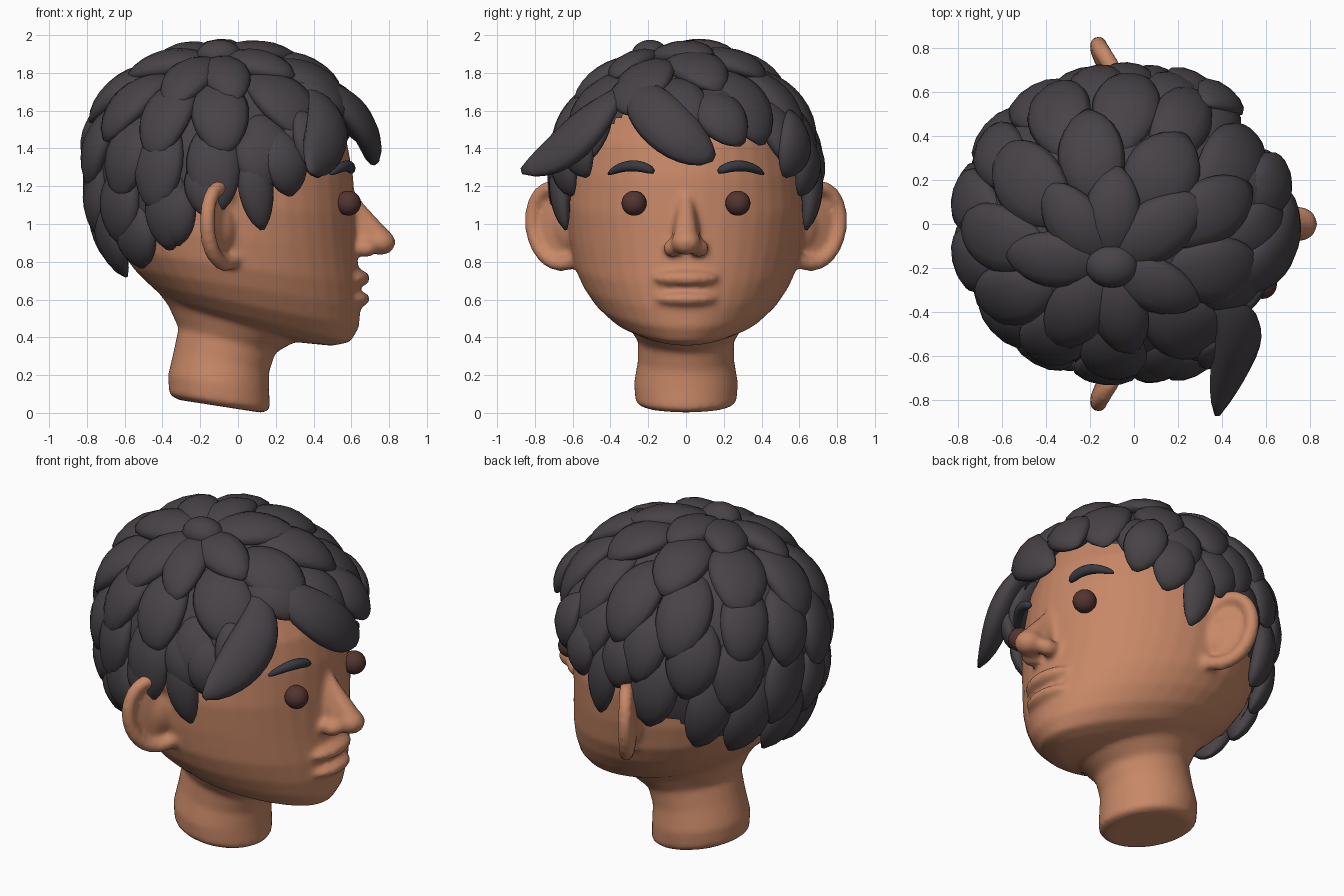
import bpy, bmesh, random
from math import sin, cos, pi, radians, exp
from mathutils import Vector, Matrix

random.seed(4)
if "Cube" in bpy.data.objects:
    bpy.data.objects.remove(bpy.data.objects["Cube"])


def material(name, rgb):
    m = bpy.data.materials.new(name)
    m.use_nodes = True
    m.diffuse_color = (*rgb, 1)
    m.node_tree.nodes["Principled BSDF"].inputs["Base Color"].default_value = (*rgb, 1)
    return m


SKIN = material("warm_skin", (0.575, 0.245, 0.135))
HAIR = material("charcoal_hair", (0.063, 0.055, 0.062))
BROW = material("slate_brow", (0.04, 0.042, 0.055))
EYE = material("dark_brown_eye", (0.085, 0.035, 0.03))


def finish(bm, name, mat):
    bmesh.ops.recalc_face_normals(bm, faces=bm.faces)
    me = bpy.data.meshes.new(name)
    bm.to_mesh(me)
    bm.free()
    me.materials.append(mat)
    for p in me.polygons:
        p.use_smooth = True
    ob = bpy.data.objects.new(name, me)
    bpy.context.collection.objects.link(ob)
    return ob


def skin_rings(bm, rings):
    """Bridge rings of points into a closed solid."""
    loops = [[bm.verts.new(p) for p in r] for r in rings]
    n = len(loops[0])
    for a, b in zip(loops, loops[1:]):
        for i in range(n):
            j = (i + 1) % n
            bm.faces.new((a[i], a[j], b[j], b[i]))
    bm.faces.new(loops[0][::-1])
    bm.faces.new(loops[-1])


def section(xf, zf, xb, zb, w, taper=0, n=40):
    """Tilted oval from a front point, a back point and a half width."""
    pts = []
    for i in range(n):
        a = 2 * pi * i / n
        c = (1 + cos(a)) / 2
        pts.append((xb + (xf - xb) * c, w * sin(a) * (1 - taper * cos(a)), zb + (zf - zb) * c))
    return pts


def bezier(pts, n):
    """Sample one smooth curve through the hull of the control points."""
    out = []
    for k in range(n):
        q, t = [Vector(p) for p in pts], k / (n - 1)
        while len(q) > 1:
            q = [a.lerp(b, t) for a, b in zip(q, q[1:])]
        out.append(q[0])
    return out


def sweep(bm, path, radius, flat=lambda t: 1.0, normal=lambda p: Vector((1, 0, .01)), m=12):
    """Sweep an oval with varying width along a path."""
    rings = []
    for k, p in enumerate(path):
        t = k / (len(path) - 1)
        tan = (path[min(k + 1, len(path) - 1)] - path[max(k - 1, 0)]).normalized()
        side = tan.cross(normal(p)).normalized()
        nor = side.cross(tan)
        r = radius(t)
        rings.append([p + side * r * cos(2 * pi * i / m) + nor * r * flat(t) * sin(2 * pi * i / m)
                      for i in range(m)])
    skin_rings(bm, rings)


def ball(bm, centre, size, rot=Matrix()):
    bmesh.ops.create_uvsphere(bm, u_segments=24, v_segments=16, radius=1,
                              matrix=Matrix.Translation(centre) @ rot @ Matrix.Diagonal((*size, 1)))


# Head and neck
bm = bmesh.new()
skin_rings(bm, [section(*s) for s in (
    (.30, .375, .0, .45, .14, .1), (.50, .355, -.28, .53, .29, .2), (.595, .375, -.38, .60, .39, .2),
    (.64, .45, -.47, .68, .475, .17), (.65, .56, -.55, .76, .54, .12), (.645, .68, -.62, .86, .59, .08),
    (.63, .85, -.68, 1.0, .62, .04), (.62, 1.05, -.71, 1.14, .635), (.61, 1.25, -.71, 1.3, .62),
    (.58, 1.42, -.69, 1.45, .59), (.50, 1.6, -.6, 1.6, .52), (.35, 1.74, -.45, 1.74, .38),
    (.12, 1.83, -.2, 1.83, .16))])
skin_rings(bm, [section(*s) for s in (
    (.13, .0, -.32, .07, .23), (.17, .02, -.365, .10, .268), (.165, .12, -.37, .2, .275),
    (.165, .22, -.34, .33, .255), (.2, .32, -.315, .45, .255), (.31, .38, -.37, .57, .31),
    (.4, .5, -.46, .69, .41))])

# Nose with wings, and lips
sweep(bm, bezier([(.57, 0, 1.2), (.615, 0, 1.06), (.69, 0, .89)], 10), lambda t: .03 + .055 * t)
sweep(bm, bezier([(.59, 0, 1.15), (.66, 0, 1.04), (.755, 0, .91)], 8), lambda t: .03 + .04 * t)
ball(bm, (.752, 0, .903), (.083, .08, .068))
for s in (-1, 1):
    ball(bm, (.672, s * .07, .872), (.068, .05, .048))
ball(bm, (.6, 0, .712), (.1, .18, .052))
ball(bm, (.6, 0, .603), (.1, .17, .047))

# Ears: thin cupped plate with a raised rim
for s in (-1, 1):
    u, nrm = Vector((-.52, s * .85, 0)), Vector((.85, s * .52, 0))
    frame = Matrix((u, nrm, Vector((0, 0, 1)))).transposed().to_4x4()
    mid = Vector((-.095, s * .705, .985))
    ball(bm, mid - nrm * .025, (.155, .035, .2), frame)
    ball(bm, mid - u * .09 - nrm * .03, (.1, .06, .13), frame)
    rim = [(-.15, .03), (-.12, .24), (.1, .28), (.23, .12), (.18, -.1), (.03, -.25), (-.15, -.15)]
    sweep(bm, bezier([mid + u * a + Vector((0, 0, b * 1.12)) for a, b in rim], 22),
          lambda t: .04, normal=lambda p: nrm)
head = finish(bm, "head_skin", SKIN)
rm = head.modifiers.new("blend", 'REMESH')
rm.mode, rm.voxel_size, rm.use_smooth_shade = 'VOXEL', .016, True
sm = head.modifiers.new("soften", 'SMOOTH')
sm.factor, sm.iterations = .5, 6

# Eyes and brows
for side, s in (("right", -1), ("left", 1)):
    bm = bmesh.new()
    ball(bm, (.585, s * .275, 1.11), (.066,) * 3)
    finish(bm, side + "_eye", EYE)
    bm = bmesh.new()
    sweep(bm, bezier([(.60, s * .17, 1.275), (.60, s * .25, 1.325), (.56, s * .34, 1.315),
                      (.49, s * .41, 1.265)], 14),
          lambda t: .03 * max(.02, sin(pi * t)) ** .3 * (1.1 - .3 * t))
    finish(bm, side + "_eyebrow", BROW)

# Hair: scalp shape and hairline rule
C, R = Vector((-.06, 0, 1.22)), Vector((.68, .64, .67))


def scalp(d, lift):
    swell = 1 + .2 * max(0, d.z) * (d.x ** 2 + .4 * d.y ** 2)
    return C + Vector([a * (b + lift) for a, b in zip(d, R)]) * swell


def outward(p):
    return Vector([a / b ** 2 for a, b in zip(p - C, R)]).normalized()


def hairline(p):
    part = .17 * exp(-((p.y + .25) / .13) ** 2) if p.x > .2 else 0
    return 1.1 + (.55 if p.x > 0 else .62) * p.x + .1 * exp(-((p.x + .02) / .1) ** 2) + part


bm = bmesh.new()
bmesh.ops.create_uvsphere(bm, u_segments=96, v_segments=64, radius=1)
for v in bm.verts:
    v.co = scalp(v.co, .015)
bare = [f for f in bm.faces
        if f.calc_center_median().z < hairline(f.calc_center_median()) + .12]
bmesh.ops.delete(bm, geom=bare, context='FACES')
finish(bm, "hair_cap", HAIR)


def lock(bm, path, width, thick):
    sweep(bm, path, lambda t: width / 2 * max(.03, sin(pi * t ** 1.05)) ** .55,
          lambda t: 2 * thick / width, outward)


# Overlapping locks fanning out from the crown in layers
pole = Vector((-.09, -.27, .96)).normalized()
e1 = (Vector((1, 0, 0)) - pole * pole.x).normalized()
e2 = pole.cross(e1)


def fan(phi, a):
    return pole * cos(a) + (e1 * cos(phi) + e2 * sin(phi)) * sin(a)


for name, count, tip, width in (("crown", 7, 40, .27), ("upper", 10, 62, .32), ("middle", 14, 85, .30),
                                ("lower", 15, 106, .28), ("nape", 16, 126, .26)):
    bm = bmesh.new()
    for i in range(count):
        phi = 2 * pi * (i + random.uniform(-.15, .15)) / count + tip
        limit = 40
        while limit < 150:
            p = scalp(fan(phi, radians(limit)), .03)
            if p.z < hairline(p):
                break
            limit += 1
        base = tip - 40
        end = min(tip + random.uniform(-4, 4), limit)
        if end - base < 14:
            continue
        base = min(base, end - 30)
        path = [scalp(fan(phi, radians(base + (end - base) * k / 10)), .025 + .065 * (k / 10 - .5))
                for k in range(11)]
        lock(bm, path, width * random.uniform(.92, 1.08), .065)
    finish(bm, name + "_hair_locks", HAIR)

# Crown tuft, sweeping fringe and sideburns
bm = bmesh.new()
ball(bm, (-.1, -.19, 1.89), (.12, .1, .085))
finish(bm, "crown_tuft", HAIR)
bm = bmesh.new()
for pts, width in (([(.36, -.27, 1.76), (.66, -.24, 1.64), (.72, -.02, 1.42), (.70, .15, 1.35)], .29),
                   ([(.45, .08, 1.70), (.66, .16, 1.6), (.66, .3, 1.42)], .28),
                   ([(.36, -.34, 1.72), (.56, -.5, 1.56), (.44, -.6, 1.37), (.38, -.87, 1.28)], .27)):
    lock(bm, bezier(pts, 14), width, .07)
finish(bm, "fringe", HAIR)
bm = bmesh.new()
for s in (-1, 1):
    lock(bm, bezier([(.08, s * .64, 1.42), (.08, s * .7, 1.22), (.13, s * .635, .97)], 12), .19, .055)
    lock(bm, bezier([(.2, s * .6, 1.5), (.27, s * .69, 1.32), (.28, s * .6, 1.15)], 12), .24, .055)
    lock(bm, bezier([(.32, s * .55, 1.6), (.42, s * .62, 1.42), (.43, s * .52, 1.25)], 12), .24, .055)
finish(bm, "sideburns", HAIR)
